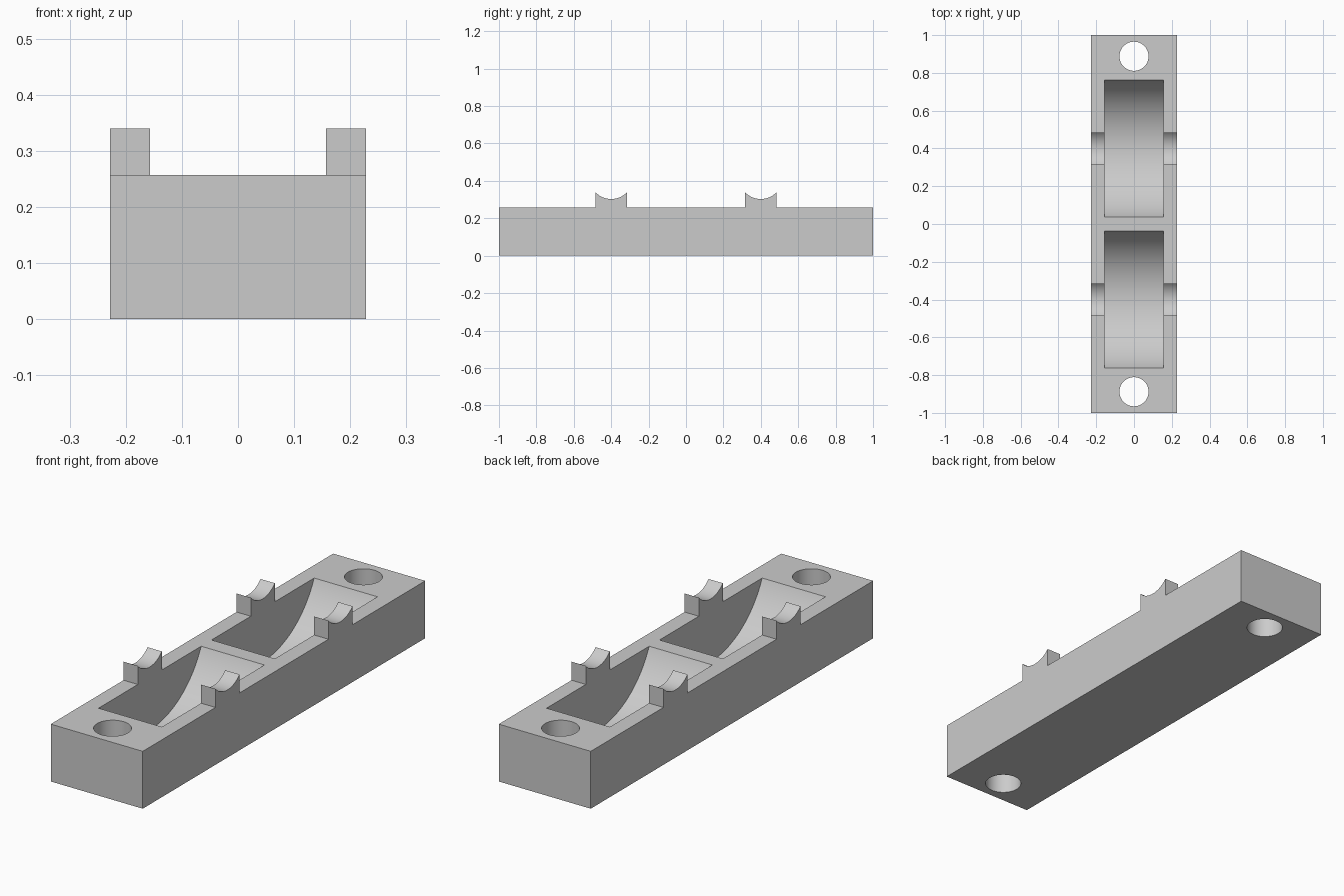
import bpy, bmesh, math

HALF_W, LENGTH, TOP = 0.228, 2.0, 0.257
INNER = 0.157                 # half width of the wheel pockets
AXLE_Y, AXLE_Z = 0.4, 0.419   # centre of each wheel and axle
WHEEL_R, AXLE_R = 0.398, 0.116
SADDLE_HALF, SADDLE_TOP = 0.085, 0.34

cube = bpy.data.objects.get("Cube")
if cube:
    bpy.data.objects.remove(cube, do_unlink=True)

grey = bpy.data.materials.new("light_grey")
grey.use_nodes = True
grey.diffuse_color = (0.6, 0.6, 0.6, 1)
grey.node_tree.nodes["Principled BSDF"].inputs["Base Color"].default_value = (0.6, 0.6, 0.6, 1)


def smooth(obj):
    bpy.ops.object.select_all(action='DESELECT')
    obj.select_set(True)
    bpy.context.view_layer.objects.active = obj
    bpy.ops.object.shade_smooth_by_angle(angle=math.radians(30))


def cut_cylinder(target, radius, depth, location, rotation=(0, 0, 0)):
    bpy.ops.mesh.primitive_cylinder_add(vertices=128, radius=radius, depth=depth,
                                        location=location, rotation=rotation)
    cutter = bpy.context.object
    cutter.name = "cutter"
    cutter.hide_render = True
    cutter.data.materials.append(grey)
    mod = target.modifiers.new("cut", 'BOOLEAN')
    mod.operation, mod.solver, mod.object = 'DIFFERENCE', 'EXACT', cutter
    bpy.context.view_layer.objects.active = target
    bpy.ops.object.modifier_apply(modifier=mod.name)
    bpy.data.objects.remove(cutter, do_unlink=True)


# Base block
bpy.ops.mesh.primitive_cube_add(size=1, location=(0, 0, TOP / 2))
base = bpy.context.object
base.name = "base_block"
base.scale = (2 * HALF_W, LENGTH, TOP)
bpy.ops.object.transform_apply(location=True, rotation=True, scale=True)
base.data.materials.append(grey)

# Wheel pockets and screw holes
for side in (-1, 1):
    cut_cylinder(base, WHEEL_R, 2 * INNER, (0, side * AXLE_Y, AXLE_Z), (0, math.pi / 2, 0))
    cut_cylinder(base, 0.077, 1, (0, side * 0.888, TOP / 2))
smooth(base)


# Axle saddles: a block with a round hollow in its top
def axle_saddle(name, x0, x1, y):
    half_angle = math.asin(SADDLE_HALF / AXLE_R)
    profile = [(y - SADDLE_HALF, TOP), (y + SADDLE_HALF, TOP)]
    steps = 24
    for i in range(steps + 1):
        a = half_angle * (1 - 2 * i / steps)
        profile.append((y + AXLE_R * math.sin(a), AXLE_Z - AXLE_R * math.cos(a)))
    bm = bmesh.new()
    face = bm.faces.new([bm.verts.new((x0, py, pz)) for py, pz in profile])
    ext = bmesh.ops.extrude_face_region(bm, geom=[face], use_keep_orig=True)
    moved = [v for v in ext["geom"] if isinstance(v, bmesh.types.BMVert)]
    bmesh.ops.translate(bm, verts=moved, vec=(x1 - x0, 0, 0))
    bmesh.ops.recalc_face_normals(bm, faces=bm.faces)
    # The underside rests on the block, so it stays open
    under = [f for f in bm.faces if all(abs(v.co.z - TOP) < 1e-5 for v in f.verts)]
    bmesh.ops.delete(bm, geom=under, context='FACES')
    mesh = bpy.data.meshes.new(name)
    bm.to_mesh(mesh)
    bm.free()
    mesh.materials.append(grey)
    obj = bpy.data.objects.new(name, mesh)
    bpy.context.collection.objects.link(obj)
    smooth(obj)


for end, y in (("front", -AXLE_Y), ("back", AXLE_Y)):
    axle_saddle(f"{end}_left_axle_saddle", INNER, HALF_W, y)
    axle_saddle(f"{end}_right_axle_saddle", -HALF_W, -INNER, y)
